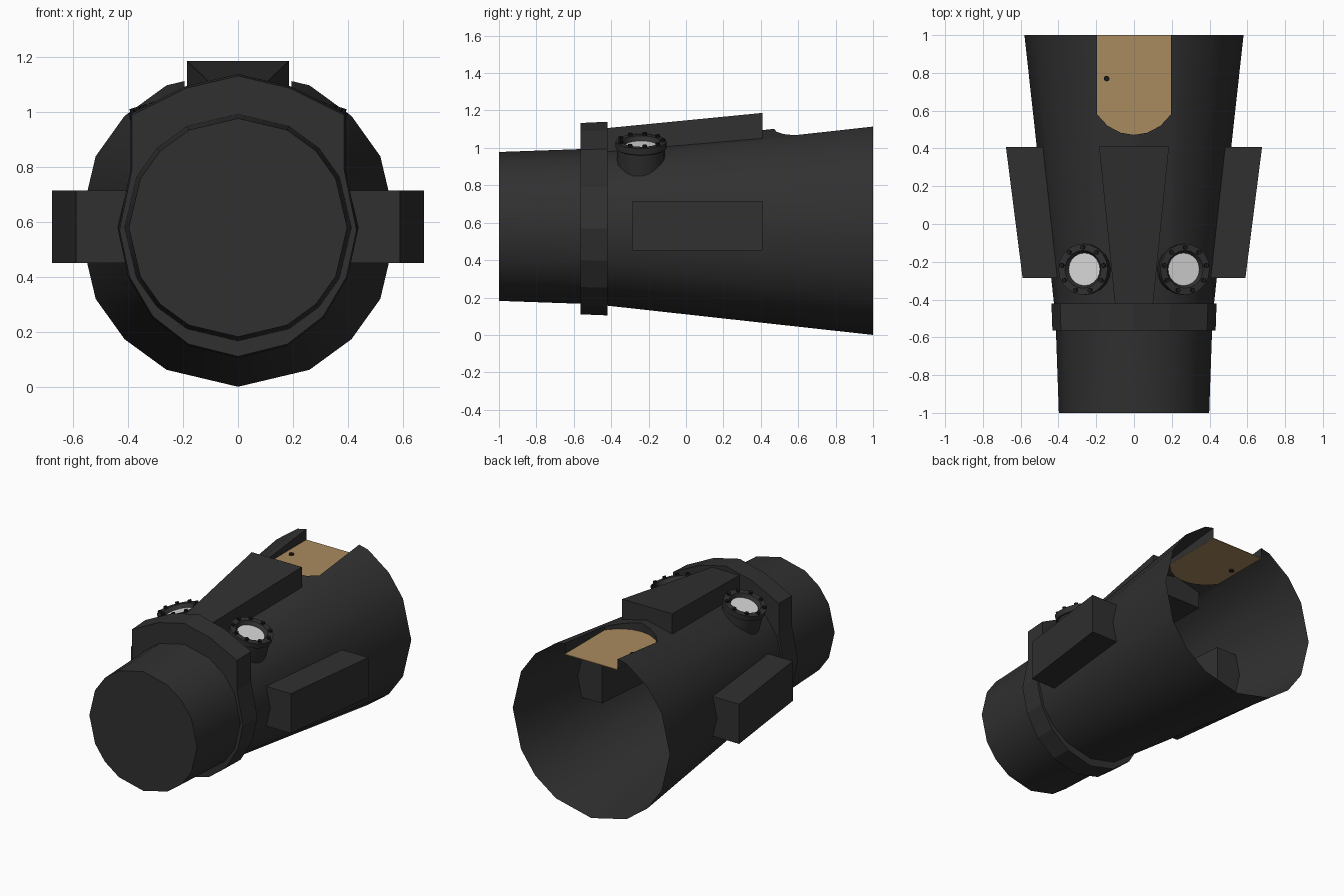
import bpy, bmesh, math
from mathutils import Vector, Matrix

if "Cube" in bpy.data.objects:
    bpy.data.objects.remove(bpy.data.objects["Cube"])

CZ = 0.58  # height of the tube axis


def material(name, rgb):
    m = bpy.data.materials.new(name)
    m.diffuse_color = (*rgb, 1)
    m.use_nodes = True
    m.node_tree.nodes["Principled BSDF"].inputs["Base Color"].default_value = m.diffuse_color
    return m


BLACK = material("matte_black", (0.03, 0.03, 0.03))
BOLT = material("bolt_black", (0.012, 0.012, 0.012))
TAN = material("tan_panel", (0.40, 0.26, 0.115))
GLASS = material("pale_glass", (0.68, 0.68, 0.68))


def finish(bm, name, mat, smooth=False, matrix=None):
    mesh = bpy.data.meshes.new(name)
    bmesh.ops.recalc_face_normals(bm, faces=bm.faces)
    if matrix:
        bm.transform(matrix)
    bm.to_mesh(mesh)
    bm.free()
    ob = bpy.data.objects.new(name, mesh)
    bpy.context.collection.objects.link(ob)
    mesh.materials.append(mat)
    if smooth:
        bpy.ops.object.select_all(action='DESELECT')
        bpy.context.view_layer.objects.active = ob
        ob.select_set(True)
        bpy.ops.object.shade_smooth_by_angle(angle=math.radians(30))
    return ob


def loft(loops, start=True, end=True):
    """Skin a row of closed loops, with optional end caps."""
    bm = bmesh.new()
    rows = [[bm.verts.new(p) for p in loop] for loop in loops]
    n = len(rows[0])
    for a, b in zip(rows, rows[1:]):
        for i in range(n):
            j = (i + 1) % n
            bm.faces.new((a[i], a[j], b[j], b[i]))
    if start:
        bm.faces.new(rows[0][::-1])
    if end:
        bm.faces.new(rows[-1])
    return bm


def circle(r, z, n=20):
    return [(r * math.cos(2 * math.pi * i / n), r * math.sin(2 * math.pi * i / n), z) for i in range(n)]


# uneven 16-sided section of the tube
HALF = [0, 26.7, 45.5, 63.4, 90, 116.6, 134.5, 153.3, 180]
ANGLES = HALF + [360 - a for a in HALF[-2:0:-1]]


def section(r, y):
    return [(r * math.sin(math.radians(a)), y, CZ + r * math.cos(math.radians(a))) for a in ANGLES]


# tapered tube, closed at the front and open at the back
bm = loft([section(0.398, -1), section(0.416, -0.49), section(0.58, 1)], True, False)

# round-ended slot in the top rear: slice along its outline, then remove the inside
SLOT = [(-0.195, 0.58), (-0.14, 0.52), (-0.07, 0.483), (0, 0.472),
        (0.07, 0.483), (0.14, 0.52), (0.195, 0.58)]
outline = [(-0.195, 1)] + SLOT + [(0.195, 1)]
cuts = []
for (x0, y0), (x1, y1) in zip(outline, outline[1:]):
    nrm = Vector((y0 - y1, x1 - x0, 0)).normalized()  # points into the slot
    cuts.append((Vector((x0, y0, 0)), nrm))


def top_faces():
    return [f for f in bm.faces if f.calc_center_median().z > 0.9
            and f.normal.z > 0.9 and f.calc_center_median().y > -0.4]


bm.normal_update()
for f in bm.faces:  # make sure normals face outward before filtering
    c = f.calc_center_median()
    if f.normal.dot(Vector((c.x, 0, c.z - CZ))) < -1e-4:
        f.normal_flip()
for co, nrm in cuts:
    fs = top_faces()
    geom = fs + list({e for f in fs for e in f.edges}) + list({v for f in fs for v in f.verts})
    bmesh.ops.bisect_plane(bm, geom=geom, plane_co=co, plane_no=nrm, dist=1e-5)
    bm.normal_update()
hole = []
for f in top_faces():
    c = f.calc_center_median()
    if all((Vector((c.x, c.y, 0)) - co).dot(nrm) > 0 for co, nrm in cuts):
        hole.append(f)
bmesh.ops.delete(bm, geom=hole, context='FACES')

# slot walls dropping to the panel
FLOOR = 1.043
rim = [e for e in bm.edges if e.is_boundary and min(v.co.y for v in e.verts) < 0.999]
ext = bmesh.ops.extrude_edge_only(bm, edges=rim)
for g in ext["geom"]:
    if isinstance(g, bmesh.types.BMVert):
        g.co.z = FLOOR - 0.003
finish(bm, "tapered_tube", BLACK, True)

# recessed tan panel with its small knob
finish(loft([[(x, y, z) for x, y in outline] for z in (FLOOR - 0.005, FLOOR)]), "slot_panel", TAN)
finish(loft([circle(0.015, FLOOR - 0.015, 12), circle(0.015, FLOOR + 0.01, 12)]),
       "panel_knob", BOLT, True, Matrix.Translation((-0.145, 0.77, 0)))

# collar around the tube, with flat upper shoulders
COLLAR = [(0, 1.133), (0.19, 1.088), (0.387, 0.99), (0.387, 0.79), (0.432, 0.57),
          (0.395, 0.40), (0.31, 0.256), (0.18, 0.155), (0, 0.11)]
ring = COLLAR + [(-x, z) for x, z in COLLAR[-2:0:-1]]


def collar_loop(k, y):
    return [(x * k, y, CZ + (z - CZ) * k) for x, z in ring]


finish(loft([section(0.412, -0.565), collar_loop(1, -0.565),
             collar_loop(1.012, -0.42), section(0.422, -0.42)], False, False), "collar", BLACK)


# blocks lofted between a front and a back rectangle
def block(name, front, back):
    loops = [[(x0, y, z0), (x1, y, z0), (x1, y, z1), (x0, y, z1)]
             for x0, x1, y, z0, z1 in (front, back)]
    finish(loft(loops), name, BLACK)


block("top_block", (-0.1, 0.1, -0.43, 0.87, 1.105), (-0.185, 0.185, 0.41, 0.94, 1.187))

for s, side in ((1, "right"), (-1, "left")):
    # side block
    block(side + "_side_block", (s * 0.27, s * 0.59, -0.285, 0.45, 0.715),
          (s * 0.334, s * 0.678, 0.408, 0.45, 0.715))
    # outward-tilted porthole: neck, flange and recessed lip
    m = Matrix.Translation((s * 0.27, -0.24, 1.035)) @ Matrix.Rotation(s * math.radians(17), 4, 'Y')
    prof = [(0.128, -0.19), (0.128, -0.04), (0.136, -0.035), (0.136, 0), (0.1, 0), (0.083, -0.03)]
    finish(loft([circle(r, z) for r, z in prof], True, False), side + "_porthole", BLACK, True, m)
    finish(loft([circle(0.087, -0.03), circle(0.087, -0.024)]), side + "_porthole_glass", GLASS, False, m)
    # ring of bolts
    for i in range(9):
        a = 2 * math.pi * (i + 0.25) / 9
        bolt_m = m @ Matrix.Translation((0.117 * math.cos(a), 0.117 * math.sin(a), 0))
        finish(loft([circle(0.012, -0.005, 8), circle(0.012, 0.014, 8)]),
               f"{side}_bolt_{i + 1}", BOLT, False, bolt_m)
